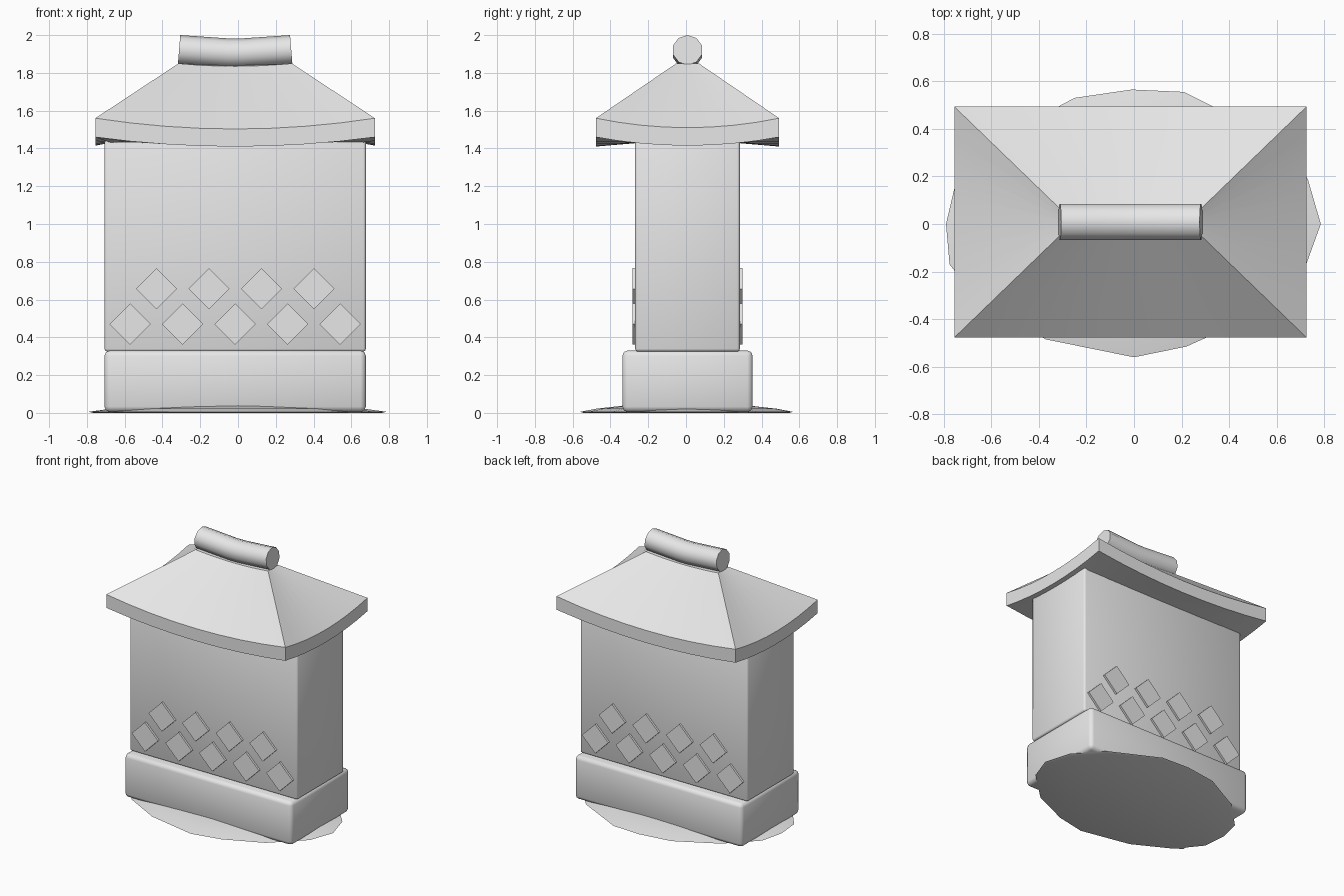
import bpy, bmesh, math
from math import radians, sin, cos, tau

CX, CY = -0.015, 0.008   # centre of the building

old = bpy.data.objects.get("Cube")
if old:
    bpy.data.objects.remove(old, do_unlink=True)

stone = bpy.data.materials.new("light grey stone")
stone.use_nodes = True
stone.diffuse_color = (0.8, 0.8, 0.8, 1)
stone.node_tree.nodes["Principled BSDF"].inputs["Base Color"].default_value = (0.8, 0.8, 0.8, 1)


def finish(name, bm, angle=None):
    """Turn a bmesh into a named object, smoothed below the given angle."""
    bmesh.ops.recalc_face_normals(bm, faces=bm.faces)
    mesh = bpy.data.meshes.new(name)
    bm.to_mesh(mesh)
    bm.free()
    mesh.materials.append(stone)
    obj = bpy.data.objects.new(name, mesh)
    bpy.context.collection.objects.link(obj)
    if angle:
        bpy.ops.object.select_all(action='DESELECT')
        obj.select_set(True)
        bpy.context.view_layer.objects.active = obj
        bpy.ops.object.shade_smooth_by_angle(angle=radians(angle))
    return obj


def loft(name, rings, angle=None):
    """Skin a stack of closed rings and cap both ends."""
    bm = bmesh.new()
    loops = [[bm.verts.new(p) for p in ring] for ring in rings]
    n = len(loops[0])
    for a, b in zip(loops, loops[1:]):
        for i in range(n):
            j = (i + 1) % n
            bm.faces.new((a[i], a[j], b[j], b[i]))
    bm.faces.new(loops[0])
    bm.faces.new(loops[-1])
    return finish(name, bm, angle)


def block(name, hx, hy, z0, z1, bevel):
    """Rounded box centred on the building."""
    bm = bmesh.new()
    bmesh.ops.create_cube(bm, size=1)
    for v in bm.verts:
        v.co = (CX + v.co.x * 2 * hx, CY + v.co.y * 2 * hy, z0 + (v.co.z + 0.5) * (z1 - z0))
    bmesh.ops.bevel(bm, geom=bm.edges[:], offset=bevel, segments=2, affect='EDGES', profile=0.5)
    return finish(name, bm, 50)


def sagging_ring(hx, hy, z, sag_x, sag_y, steps=8):
    """Rectangle whose long and short sides droop between the corners."""
    corners = [(-hx, -hy), (hx, -hy), (hx, hy), (-hx, hy)]
    ring = []
    for k in range(4):
        (ax, ay), (bx, by) = corners[k], corners[(k + 1) % 4]
        sag = sag_y if k % 2 else sag_x
        for i in range(steps):
            t = i / steps
            ring.append((CX + ax + (bx - ax) * t, CY + ay + (by - ay) * t,
                         z - sag * 4 * t * (1 - t)))
    return ring


# Walls and plinth
block("plinth", 0.692, 0.345, 0.005, 0.33, 0.028)
block("walls", 0.692, 0.277, 0.325, 1.47, 0.014)

# Hipped roof with drooping eaves
loft("roof", [
    sagging_ring(0.66, 0.25, 1.43, 0, 0),
    sagging_ring(0.74, 0.485, 1.46, 0.05, 0.045),
    sagging_ring(0.74, 0.485, 1.56, 0.057, 0.05),
    sagging_ring(0.30, 0.06, 1.85, 0.015, 0),
], 25)

# Bent ridge log
log_rings = []
for s in (-1, -0.5, -0.12, 0.12, 0.5, 1):
    zc = 1.901 + 0.02 * abs(s)
    ring = []
    for i in range(10):
        a = tau * i / 10
        dz = 0.079 * cos(a)
        ring.append((CX + s * (0.297 - 0.08 * dz), CY + 0.08 * sin(a), zc + dz))
    log_rings.append(ring)
loft("ridge_log", log_rings, 40)

# Diamond tiles on the front and back walls
for side, label in ((-1, "front"), (1, "back")):
    for row, (count, z) in enumerate(((5, 0.47), (4, 0.657))):
        for i in range(count):
            x = CX + (i - (count - 1) / 2) * 0.278
            rings = []
            for depth in (0.26, 0.292):
                y = CY + side * depth
                rings.append([(x + 0.109 * cos(tau * k / 4), y, z + 0.109 * sin(tau * k / 4))
                              for k in range(4)])
            loft(f"{label}_diamond_{row}_{i}", rings)

# Irregular patch of ground
outline = [(-0.79, 0), (-0.775, -0.17), (-0.64, -0.34), (-0.37, -0.485), (0, -0.56),
           (0.22, -0.515), (0.5, -0.39), (0.72, -0.18), (0.785, 0), (0.73, 0.19),
           (0.56, 0.38), (0.21, 0.555), (-0.01, 0.565), (-0.25, 0.53), (-0.55, 0.37),
           (-0.75, 0.17)]
loft("ground_patch", [[(x * s, y * s, z) for x, y in outline]
                      for s, z in ((0.97, 0), (1, 0.006), (0.85, 0.022), (0.6, 0.038))], 30)
